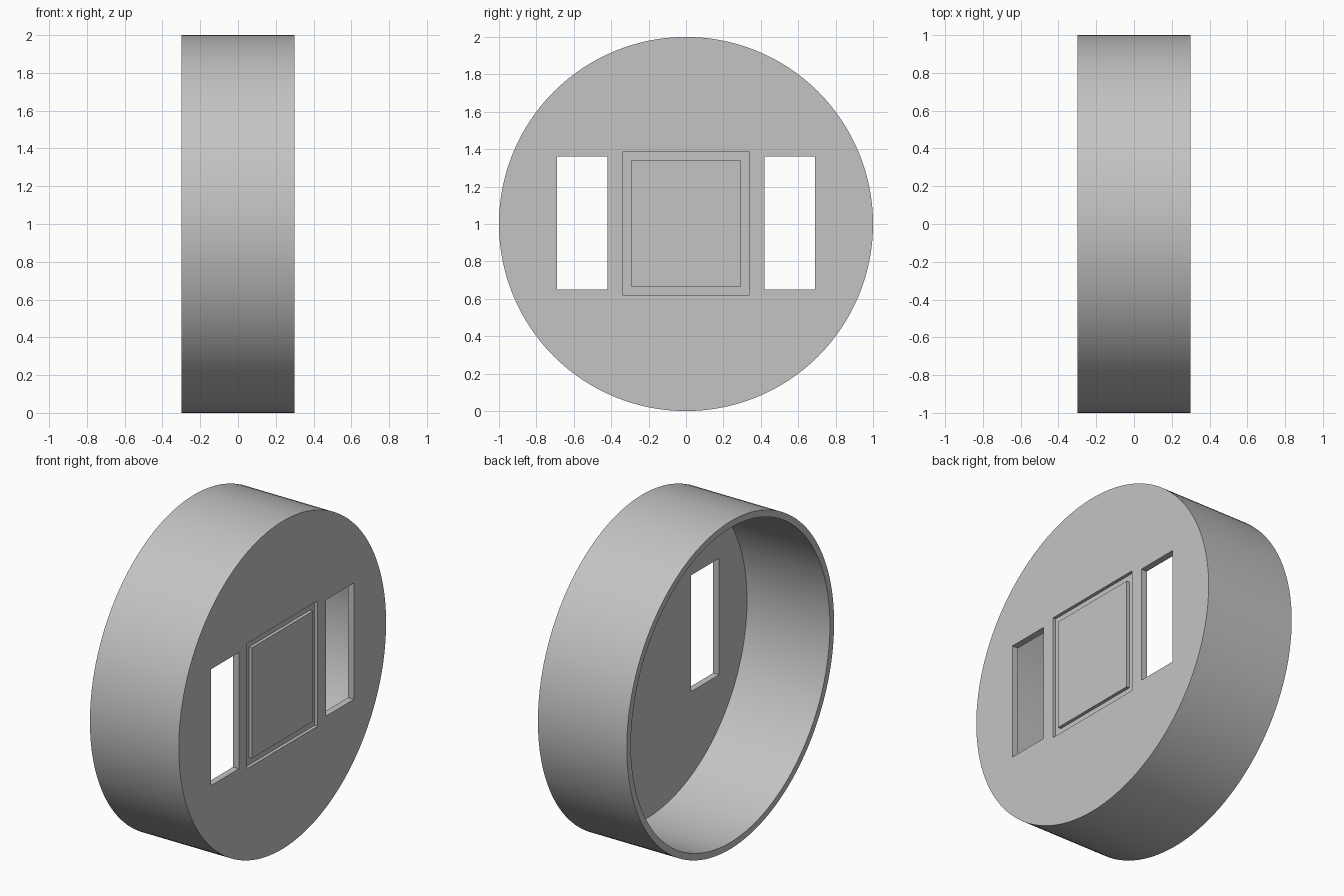
import bpy
import math

old = bpy.data.objects.get("Cube")
if old:
    bpy.data.objects.remove(old, do_unlink=True)

WALL = 0.04      # rim and face plate thickness
GROOVE = 0.02    # depth of the square groove
FACE = 0.30      # x of the closed face
MID = 1.0        # height of the axis

grey = bpy.data.materials.new("light_grey")
grey.use_nodes = True
colour = (0.55, 0.55, 0.55, 1)
grey.diffuse_color = colour
grey.node_tree.nodes["Principled BSDF"].inputs["Base Color"].default_value = colour


def drum(name, radius, x0, x1):
    bpy.ops.mesh.primitive_cylinder_add(
        vertices=128, radius=radius, depth=x1 - x0,
        location=((x0 + x1) / 2, 0, MID), rotation=(0, math.pi / 2, 0))
    ob = bpy.context.object
    ob.name = name
    ob.data.materials.append(grey)
    return ob


def box(name, x0, x1, y0, y1, z0, z1):
    bpy.ops.mesh.primitive_cube_add(
        size=1, location=((x0 + x1) / 2, (y0 + y1) / 2, (z0 + z1) / 2))
    ob = bpy.context.object
    ob.name = name
    ob.scale = (x1 - x0, y1 - y0, z1 - z0)
    bpy.ops.object.transform_apply(location=False, rotation=False, scale=True)
    ob.data.materials.append(grey)
    return ob


def cut(target, cutter):
    mod = target.modifiers.new("cut", 'BOOLEAN')
    mod.operation = 'DIFFERENCE'
    mod.solver = 'EXACT'
    mod.object = cutter
    bpy.context.view_layer.objects.active = target
    bpy.ops.object.modifier_apply(modifier=mod.name)
    bpy.data.objects.remove(cutter, do_unlink=True)


# Round housing, hollow and open at the back
housing = drum("round_housing", 1.0, -FACE, FACE)
cut(housing, drum("cavity_cutter", 1.0 - WALL, -FACE - 0.2, FACE - WALL))

# Two upright slots through the face plate
for side in (-1, 1):
    y0, y1 = sorted((side * 0.42, side * 0.69))
    cut(housing, box("slot_cutter", FACE - 0.1, FACE + 0.1, y0, y1, 0.65, 1.36))

# Square recess; the panel inside leaves a groove around it
cut(housing, box("recess_cutter", FACE - GROOVE, FACE + 0.1, -0.34, 0.34, 0.62, 1.385))
box("centre_panel", FACE - GROOVE - 0.005, FACE, -0.295, 0.295, 0.665, 1.34)

# Smooth rim with crisp edges
bpy.ops.object.select_all(action='DESELECT')
housing.select_set(True)
bpy.context.view_layer.objects.active = housing
bpy.ops.object.shade_smooth_by_angle(angle=math.radians(30))
